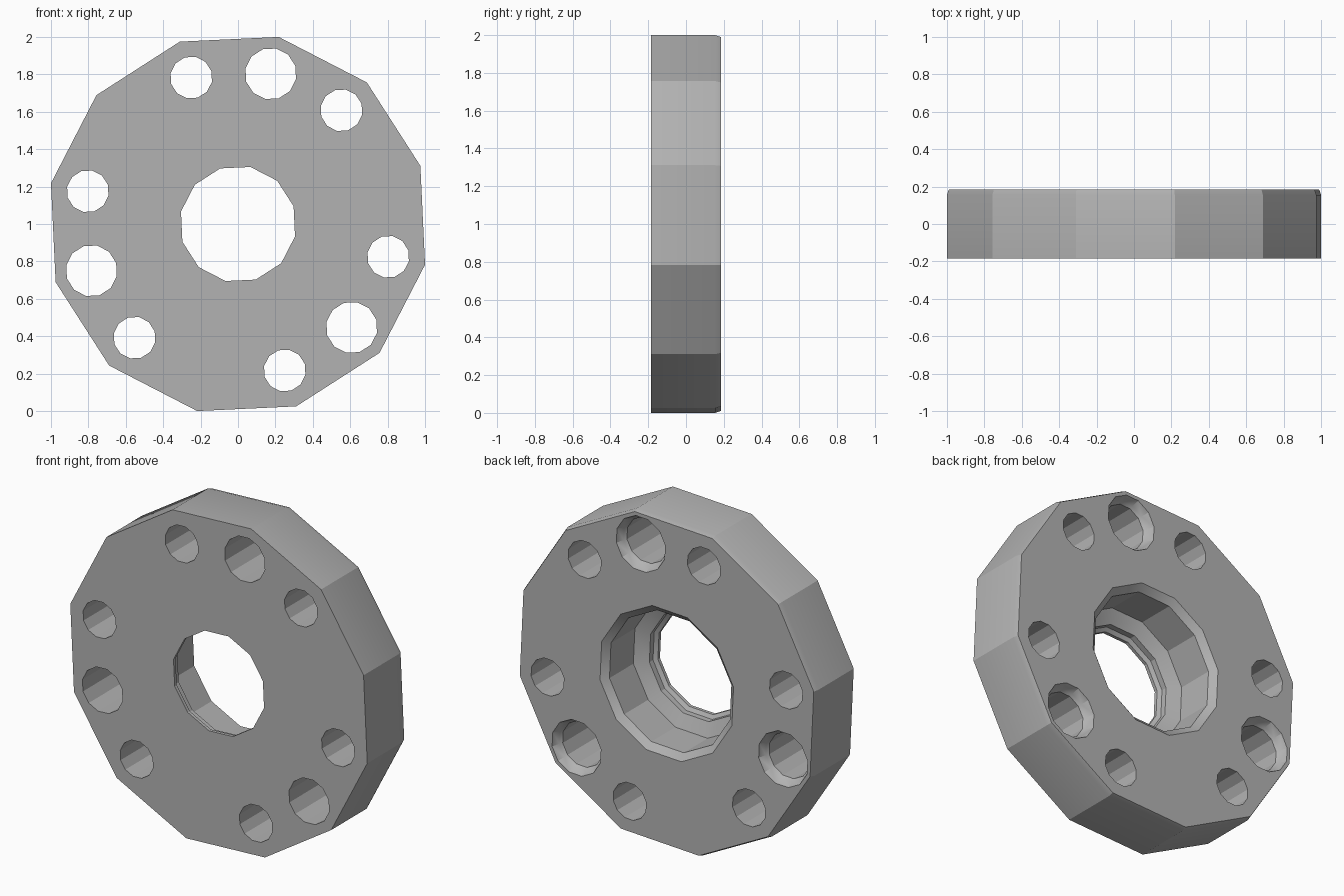
import bpy
import bmesh
from math import radians, cos, sin

SIDES = 12
PHASE = radians(17.7)
FRONT, BACK = -0.185, 0.185

if "Cube" in bpy.data.objects:
    bpy.data.objects.remove(bpy.data.objects["Cube"])

grey = bpy.data.materials.new("plain grey")
grey.use_nodes = True
grey.diffuse_color = (0.45, 0.45, 0.45, 1)
grey.node_tree.nodes["Principled BSDF"].inputs["Base Color"].default_value = (0.45, 0.45, 0.45, 1)


def lathe(name, profile, x=0.0, z=1.0):
    """Solid of (radius, y) rings around an axis running front to back."""
    bm = bmesh.new()
    rings = []
    for radius, y in profile:
        angles = [PHASE + radians(360 * i / SIDES) for i in range(SIDES)]
        rings.append([bm.verts.new((x + radius * cos(a), y, z + radius * sin(a))) for a in angles])
    for a, b in zip(rings, rings[1:]):
        for i in range(SIDES):
            j = (i + 1) % SIDES
            bm.faces.new((a[i], a[j], b[j], b[i]))
    bm.faces.new(rings[0])
    bm.faces.new(rings[-1])
    bmesh.ops.recalc_face_normals(bm, faces=bm.faces)
    mesh = bpy.data.meshes.new(name)
    bm.to_mesh(mesh)
    bm.free()
    mesh.materials.append(grey)
    obj = bpy.data.objects.new(name, mesh)
    bpy.context.collection.objects.link(obj)
    return obj


# Disc with a slim chamfer round the back rim
disc = lathe("spacer_disc", [(1.0235, FRONT), (1.0235, 0.155), (1.013, BACK)])

# Stepped centre bore: thin front lip, sloped ledge, wide chamfered recess
cutters = [lathe("centre_bore_cutter", [
    (0.312, -0.25), (0.312, -0.165), (0.335, -0.15), (0.335, -0.115), (0.42, -0.08),
    (0.42, 0.15), (0.46, BACK), (0.46, 0.25)])]

# Bolt holes: three large countersunk ones, each flanked by two plain ones
for group in range(3):
    for offset in (-30, 0, 30):
        angle = PHASE + radians(60 + 120 * group + offset)
        if offset == 0:
            profile = [(0.138, -0.25), (0.138, 0.125), (0.15, 0.14), (0.168, BACK), (0.168, 0.25)]
        else:
            profile = [(0.113, -0.25), (0.113, 0.25)]
        cutters.append(lathe("bolt_hole_cutter", profile,
                             0.822 * cos(angle), 1 + 0.822 * sin(angle)))

# Cut the holes and discard the cutters
bpy.ops.object.select_all(action="DESELECT")
disc.select_set(True)
bpy.context.view_layer.objects.active = disc
for cutter in cutters:
    cutter.hide_render = True
    cut = disc.modifiers.new("hole", "BOOLEAN")
    cut.operation = "DIFFERENCE"
    cut.solver = "EXACT"
    cut.object = cutter
    bpy.ops.object.modifier_apply(modifier=cut.name)
    bpy.data.objects.remove(cutter)
bpy.ops.object.shade_smooth_by_angle(angle=radians(25))
